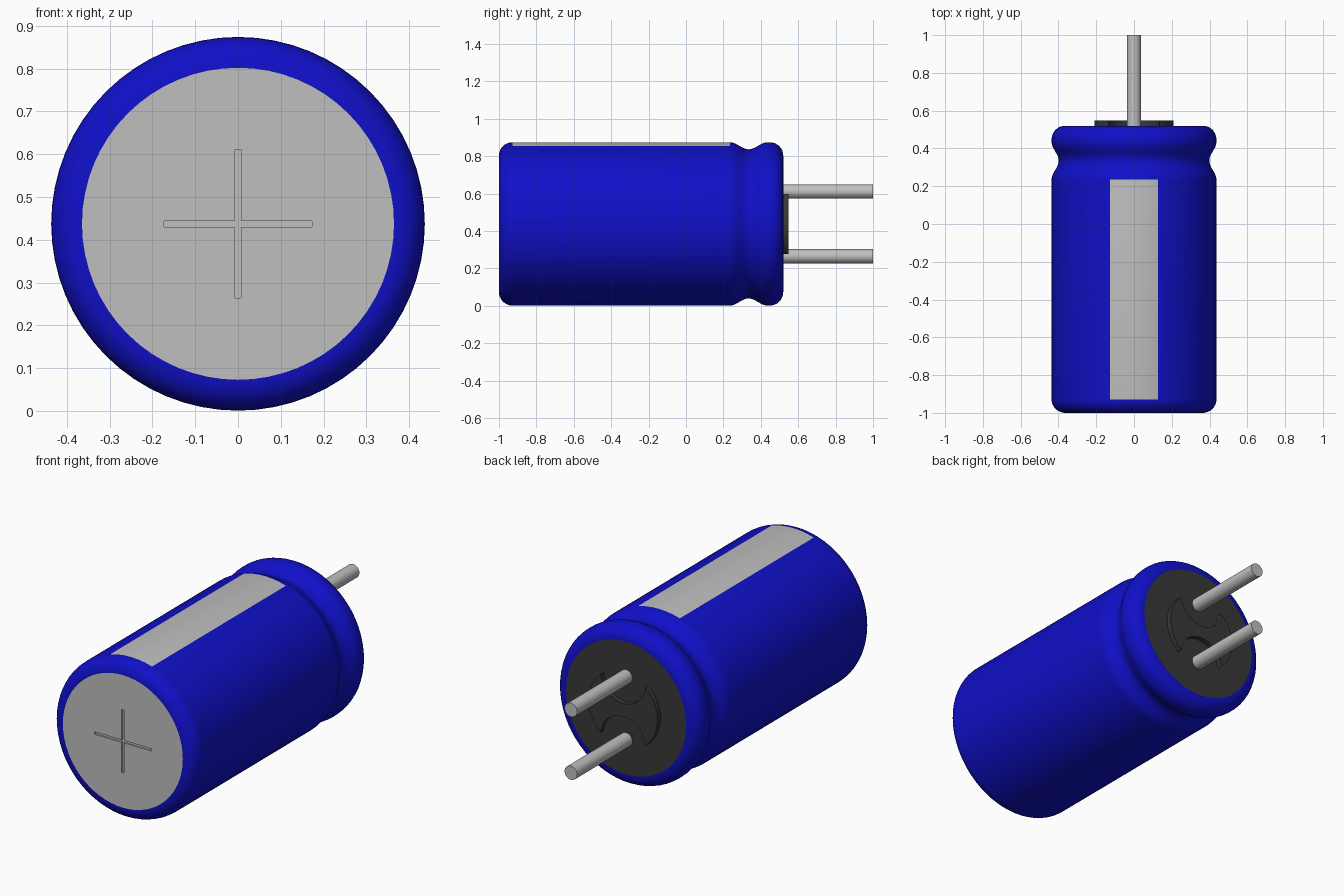
import bpy, bmesh
from math import sin, cos, pi, radians, asin, atan2
from mathutils import Matrix, Vector

default = bpy.data.objects.get("Cube")
if default:
    bpy.data.objects.remove(default, do_unlink=True)

R, CZ = 0.4365, 0.4375           # can radius and axis height
FRONT, BACK = -1.0, 0.52         # can ends
FILLET = 0.072
LEAD_OFFSET, LEAD_R = 0.173, 0.038
SEGMENTS = 64


def material(name, colour):
    m = bpy.data.materials.new(name)
    m.use_nodes = True
    m.diffuse_color = (*colour, 1)
    m.node_tree.nodes["Principled BSDF"].inputs["Base Color"].default_value = (*colour, 1)
    return m


blue = material("blue sleeve", (0.005, 0.005, 0.58))
grey = material("light grey metal", (0.52, 0.52, 0.52))
dark = material("dark rubber", (0.04, 0.04, 0.04))


def make_object(name, bm, *mats):
    bmesh.ops.recalc_face_normals(bm, faces=bm.faces)
    mesh = bpy.data.meshes.new(name)
    bm.to_mesh(mesh)
    bm.free()
    for m in mats:
        mesh.materials.append(m)
    obj = bpy.data.objects.new(name, mesh)
    bpy.context.collection.objects.link(obj)
    return obj


def smooth(obj, angle=35):
    bpy.ops.object.select_all(action='DESELECT')
    obj.select_set(True)
    bpy.context.view_layer.objects.active = obj
    bpy.ops.object.shade_smooth_by_angle(angle=radians(angle))


def rod(name, radius, y0, y1, z, mat, segments):
    bm = bmesh.new()
    place = Matrix.Translation((0, (y0 + y1) / 2, z)) @ Matrix.Rotation(pi / 2, 4, 'X')
    bmesh.ops.create_cone(bm, cap_ends=True, segments=segments, radius1=radius,
                          radius2=radius, depth=y1 - y0, matrix=place)
    return make_object(name, bm, mat)


# Sleeve: lathed profile with rounded ends and a crimped groove
profile = []
for i in range(9):
    a = i / 8 * pi / 2
    profile.append((FRONT + FILLET * (1 - cos(a)), R - FILLET * (1 - sin(a))))
GROOVE_Y, GROOVE_HALF, GROOVE_DEPTH = 0.335, 0.1, 0.038
strip_row = len(profile) - 1
for i in range(17):
    s = i / 8 - 1
    profile.append((GROOVE_Y + s * GROOVE_HALF,
                    R - GROOVE_DEPTH * (0.5 + 0.5 * cos(pi * s))))
for i in range(9):
    a = i / 8 * pi / 2
    profile.append((BACK - FILLET * (1 - sin(a)), R - FILLET * (1 - cos(a))))

bm = bmesh.new()
rings = []
for y, r in profile:
    ring = []
    for k in range(SEGMENTS):
        t = 2 * pi * k / SEGMENTS
        ring.append(bm.verts.new((r * sin(t), y, CZ + r * cos(t))))
    rings.append(ring)
for row, (lower, upper) in enumerate(zip(rings, rings[1:])):
    for k in range(SEGMENTS):
        n = (k + 1) % SEGMENTS
        face = bm.faces.new((lower[k], lower[n], upper[n], upper[k]))
        # The polarity strip runs along the top of the straight section
        if row == strip_row and (k < 3 or k >= SEGMENTS - 3):
            face.material_index = 1
smooth(make_object("sleeve", bm, blue, grey))

# End discs
front_disc = rod("front_disc", R - FILLET, FRONT, FRONT + 0.05, CZ, grey, SEGMENTS)
rod("rubber_bung", R - FILLET, BACK - 0.05, BACK, CZ, dark, SEGMENTS)

# Shallow cross scored into the front disc
for size in ((0.346, 0.02, 0.014), (0.014, 0.02, 0.346)):
    bm = bmesh.new()
    bmesh.ops.create_cube(bm, size=1, matrix=Matrix.Translation((0, FRONT, CZ))
                          @ Matrix.Diagonal((*size, 1)))
    cutter = make_object("score_cutter", bm, grey)
    cutter.hide_render = True
    mod = front_disc.modifiers.new("score", 'BOOLEAN')
    mod.operation = 'DIFFERENCE'
    mod.solver = 'EXACT'
    mod.object = cutter
    bpy.context.view_layer.objects.active = front_disc
    bpy.ops.object.modifier_apply(modifier=mod.name)
    bpy.data.objects.remove(cutter, do_unlink=True)

# Raised bung plate: a disc with a round bite taken out around each lead
PLATE_R, CORNER = 0.21, 0.16
a = asin(CORNER / PLATE_R)
corner = Vector((PLATE_R * cos(a), CORNER))
bite = (corner - Vector((0, LEAD_OFFSET))).length
b = atan2(CORNER - LEAD_OFFSET, corner.x)
half = []
for i in range(13):
    t = -a + 2 * a * i / 12
    half.append((PLATE_R * cos(t), PLATE_R * sin(t)))
for i in range(1, 20):
    t = b + (-pi - 2 * b) * i / 20
    half.append((bite * cos(t), LEAD_OFFSET + bite * sin(t)))
outline = half + [(-x, -z) for x, z in half]
bm = bmesh.new()
face = bm.faces.new([bm.verts.new((x, BACK - 0.01, CZ + z)) for x, z in outline])
grown = bmesh.ops.extrude_face_region(bm, geom=[face])
bmesh.ops.translate(bm, vec=(0, 0.038, 0),
                    verts=[v for v in grown["geom"] if isinstance(v, bmesh.types.BMVert)])
smooth(make_object("bung_plate", bm, dark))

# Wire leads
for name, side in (("upper_lead", 1), ("lower_lead", -1)):
    smooth(rod(name, LEAD_R, BACK - 0.02, 1.0, CZ + side * LEAD_OFFSET, grey, 32))
